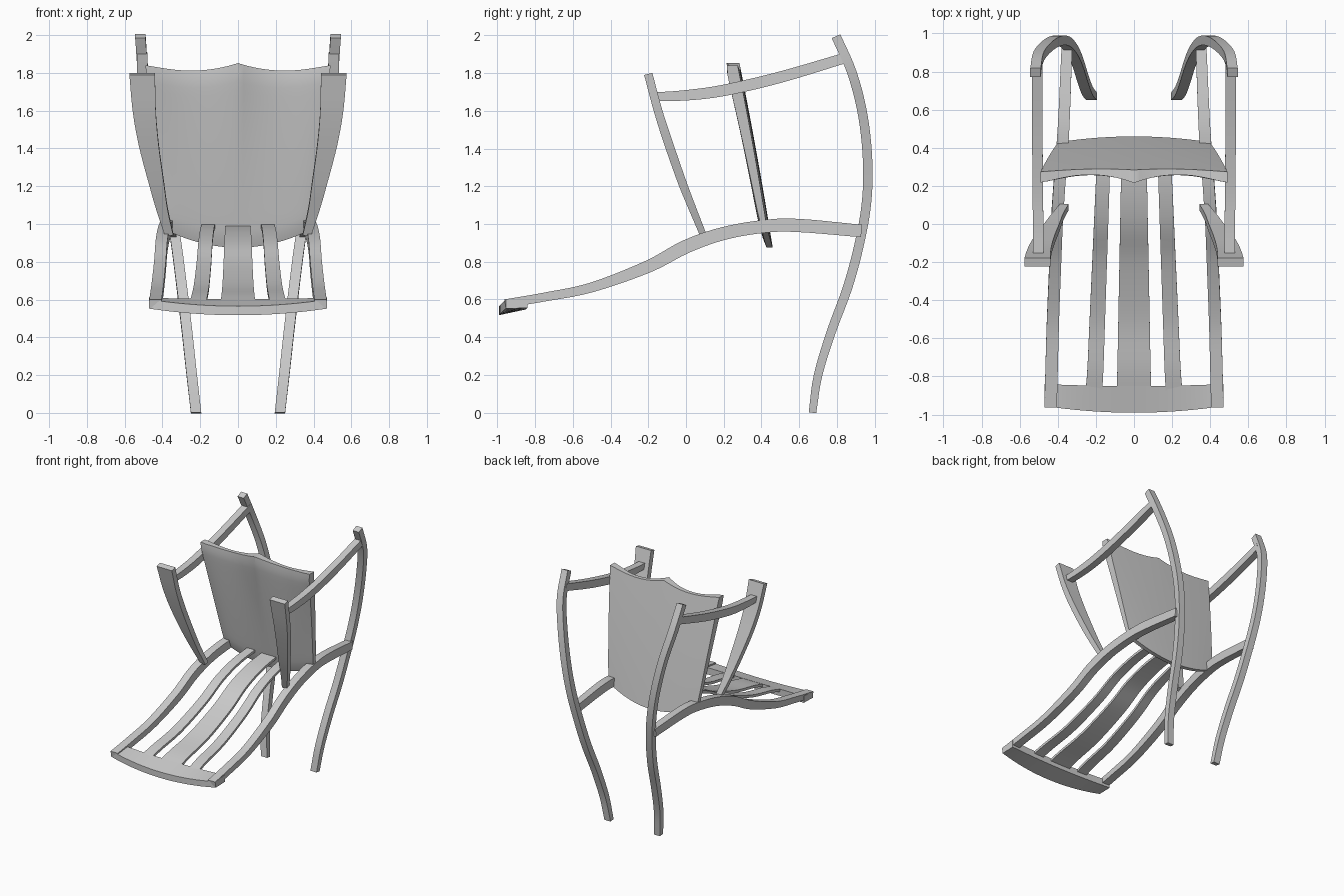
import bpy
import bmesh
from mathutils import Vector

cube = bpy.data.objects.get("Cube")
if cube:
    bpy.data.objects.remove(cube)

grey = bpy.data.materials.new("warm_grey")
grey.use_nodes = True
grey.diffuse_color = (0.6, 0.6, 0.6, 1)
grey.node_tree.nodes["Principled BSDF"].inputs["Base Color"].default_value = (0.6, 0.6, 0.6, 1)


def finish(name, bm, mirror=False):
    bmesh.ops.recalc_face_normals(bm, faces=bm.faces)
    mesh = bpy.data.meshes.new(name)
    bm.to_mesh(mesh)
    bm.free()
    mesh.materials.append(grey)
    obj = bpy.data.objects.new(name, mesh)
    bpy.context.collection.objects.link(obj)
    if mirror:
        mod = obj.modifiers.new("mirror", "MIRROR")
        mod.use_mirror_merge = False
    bpy.ops.object.select_all(action="DESELECT")
    obj.select_set(True)
    bpy.context.view_layer.objects.active = obj
    bpy.ops.object.shade_smooth_by_angle(angle=0.6)
    return obj


def loft(name, rows, mirror=False):
    """Skin closed cross-sections and cap both ends."""
    bm = bmesh.new()
    rings = [[bm.verts.new(p) for p in row] for row in rows]
    n = len(rings[0])
    for a, b in zip(rings, rings[1:]):
        for i in range(n):
            j = (i + 1) % n
            bm.faces.new((a[i], a[j], b[j], b[i]))
    bm.faces.new(rings[0])
    bm.faces.new(rings[-1])
    return finish(name, bm, mirror)


def smooth_path(keys, steps=5):
    """Catmull-Rom interpolation of key stations."""
    keys = [Vector(k) for k in keys]
    pts = [keys[0] * 2 - keys[1]] + keys + [keys[-1] * 2 - keys[-2]]
    out = []
    for i in range(1, len(pts) - 2):
        a, b, c, d = pts[i - 1:i + 3]
        for s in range(steps):
            t = s / steps
            out.append((b * 2 + (c - a) * t + (a * 2 - b * 5 + c * 4 - d) * t * t
                        + (b * 3 - a - c * 3 + d) * t ** 3) / 2)
    return out + [keys[-1]]


def bar(name, keys, mirror=True):
    """Rectangular bar; each station is x, y, z, width, thickness."""
    path = smooth_path(keys)
    rows = []
    for i, p in enumerate(path):
        d = path[min(i + 1, len(path) - 1)] - path[max(i - 1, 0)]
        nrm = Vector((0, -d[2], d[1])).normalized() * p[4] / 2
        side = Vector((p[3] / 2, 0, 0))
        c = Vector(p[:3])
        rows.append((c - side - nrm, c + side - nrm, c + side + nrm, c - side + nrm))
    return loft(name, rows, mirror)


# Curved rear posts that run from the floor to above the arms
W = 0.055
bar("rear_posts", [
    (0.222, 0.67, 0, W, 0.04), (0.245, 0.7, 0.2, W, 0.045), (0.27, 0.77, 0.43, W, 0.048),
    (0.297, 0.855, 0.66, W, 0.05), (0.325, 0.915, 0.88, W, 0.05), (0.36, 0.955, 1.1, W, 0.05),
    (0.4, 0.963, 1.32, W, 0.05), (0.45, 0.938, 1.57, W, 0.05),
    (0.5, 0.88, 1.8, W, 0.05), (0.517, 0.795, 1.995, W, 0.05)])

# Seat side rails
rail = [(0.437, -0.96, 0.578, 0.065, 0.045), (0.432, -0.75, 0.613, 0.065, 0.047),
        (0.425, -0.5, 0.664, 0.064, 0.052), (0.413, -0.2, 0.775, 0.062, 0.066),
        (0.405, 0, 0.88, 0.062, 0.072), (0.392, 0.2, 0.95, 0.062, 0.069),
        (0.375, 0.42, 0.988, 0.062, 0.068), (0.365, 0.6, 0.992, 0.06, 0.07),
        (0.352, 0.93, 0.963, 0.056, 0.066)]
bar("side_rails", rail)


# Seat slats follow the rails, slightly sunken
def slat(name, x_front, x_back, w_front, w_back, sink, mirror):
    keys = []
    for x, y, z, w, t in rail[:7]:
        f = (y + 0.9) / 1.3
        keys.append((x_front + (x_back - x_front) * f, max(y, -0.88),
                     z + t / 2 - sink * min(1, max(0.3, f)) - 0.01,
                     w_front + (w_back - w_front) * f, 0.02))
    bar(name, keys, mirror)


slat("centre_slat", 0, 0, 0.18, 0.13, 0.03, False)
slat("side_slats", 0.208, 0.157, 0.086, 0.07, 0.02, True)

# Bowed front rail
rows = []
for i in range(17):
    u = i / 8 - 1
    bow = 1 - u * u
    x, yf, zf = 0.47 * u, -0.955 - 0.035 * bow, 0.6 - 0.035 * bow
    yb, zb = -0.84 - 0.01 * bow, 0.61 - 0.008 * bow
    rows.append(((x, yf, zf), (x, yb, zb), (x, yb, zb - 0.055), (x, yf, zf - 0.048)))
loft("front_rail", rows)

# Arms
bar("arms", [(0.507, 0.85, 1.882, 0.055, 0.055), (0.507, 0.5, 1.778, 0.055, 0.06),
             (0.505, 0.2, 1.708, 0.055, 0.06), (0.503, 0, 1.682, 0.055, 0.055),
             (0.503, -0.16, 1.675, 0.055, 0.045)])

# Flared front arm posts
bar("arm_posts", [(0.365, 0.09, 0.945, 0.045, 0.035), (0.402, 0.035, 1.08, 0.06, 0.04),
                  (0.432, -0.02, 1.22, 0.08, 0.045), (0.472, -0.09, 1.42, 0.105, 0.047),
                  (0.496, -0.148, 1.6, 0.122, 0.045), (0.507, -0.2, 1.795, 0.136, 0.045)])

# Upholstered backrest: flat rear, scalloped front and top
NU, NV = 32, 20
bm = bmesh.new()
front, back = {}, {}
for i in range(NU + 1):
    u = i / (NU / 2) - 1
    ridge = (1 - 2 * abs(u)) ** 2
    z_low, z_high = 0.875 + 0.1 * u * u, 1.812 + 0.04 * ridge - 0.012 * abs(u) ** 8
    for j in range(NV + 1):
        v = j / NV
        z = z_low + (z_high - z_low) * v
        x = u * (0.395 + 0.095 * v ** 0.9)
        y = 0.455 - 0.18 * (z - 0.9) + 0.02 * v * (1 - v) - 0.012 * u * u
        rounding = 0.012 * (abs(u) ** 10 + abs(2 * v - 1) ** 14)
        depth = 0.045 + 0.035 * v - 0.038 * v * v * (1 - ridge) - rounding
        back[i, j] = bm.verts.new((x, y, z))
        front[i, j] = bm.verts.new((x, y - depth, z))
for i in range(NU):
    for j in range(NV):
        for g in (front, back):
            bm.faces.new((g[i, j], g[i + 1, j], g[i + 1, j + 1], g[i, j + 1]))
    for j in (0, NV):
        bm.faces.new((front[i, j], front[i + 1, j], back[i + 1, j], back[i, j]))
for j in range(NV):
    for i in (0, NU):
        bm.faces.new((front[i, j], front[i, j + 1], back[i, j + 1], back[i, j]))
finish("backrest", bm)
